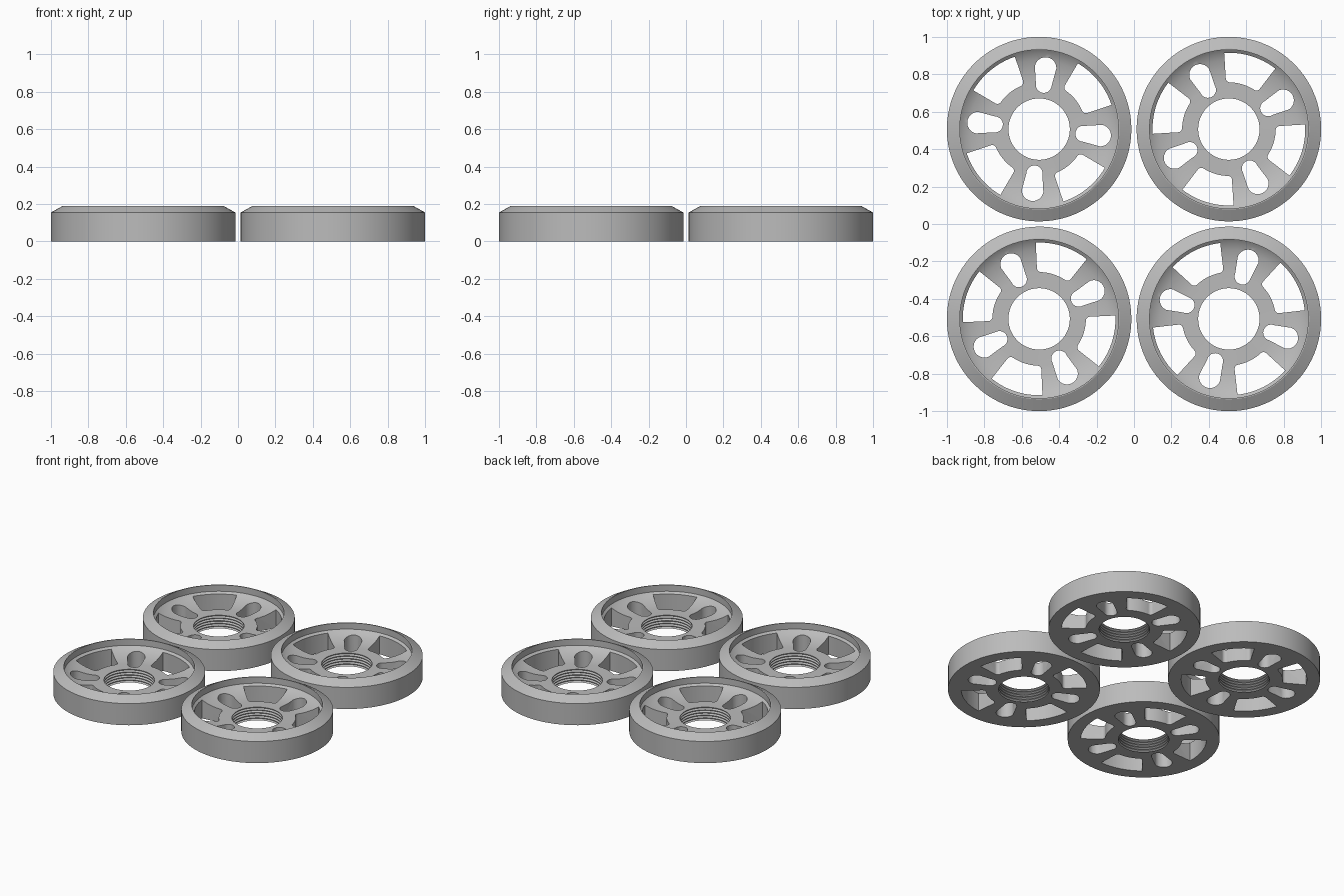
import bpy, bmesh, math
from math import cos, sin, radians, pi

if "Cube" in bpy.data.objects:
    bpy.data.objects.remove(bpy.data.objects["Cube"], do_unlink=True)

metal = bpy.data.materials.new("plain grey metal")
metal.use_nodes = True
GREY = (0.5, 0.5, 0.5, 1)
metal.diffuse_color = GREY
metal.node_tree.nodes["Principled BSDF"].inputs["Base Color"].default_value = GREY

HUB_TOP = 0.095
BORE = 0.164
SEGMENTS = 96


def new_object(name, bm):
    bmesh.ops.recalc_face_normals(bm, faces=bm.faces)
    mesh = bpy.data.meshes.new(name)
    bm.to_mesh(mesh)
    bm.free()
    obj = bpy.data.objects.new(name, mesh)
    bpy.context.collection.objects.link(obj)
    return obj


def lathe(name, profile):
    """Spin a closed (radius, height) profile round z."""
    bm = bmesh.new()
    rings = []
    for i in range(SEGMENTS):
        a = 2 * pi * i / SEGMENTS
        rings.append([bm.verts.new((r * cos(a), r * sin(a), z)) for r, z in profile])
    n = len(profile)
    for i, ring in enumerate(rings):
        after = rings[(i + 1) % SEGMENTS]
        for j in range(n):
            k = (j + 1) % n
            bm.faces.new((ring[j], after[j], after[k], ring[k]))
    return new_object(name, bm)


def arc(cx, cy, r, start, end, steps):
    angles = [radians(start + (end - start) * i / steps) for i in range(steps + 1)]
    return [(cx + r * cos(a), cy + r * sin(a)) for a in angles]


def prisms(name, outline):
    """Four upright cutters, a quarter turn apart."""
    bm = bmesh.new()
    for q in range(4):
        c, s = cos(q * pi / 2), sin(q * pi / 2)
        low, high = [[bm.verts.new((x * c - y * s, x * s + y * c, z)) for x, y in outline]
                     for z in (-0.1, 0.3)]
        bm.faces.new(low)
        bm.faces.new(high)
        for i in range(len(outline)):
            j = (i + 1) % len(outline)
            bm.faces.new((low[i], low[j], high[j], high[i]))
    obj = new_object(name, bm)
    obj.hide_render = True
    return obj


# Wheel profile: outer wall, chamfer, lip, dished web, hub and threaded bore
profile = [(0.493, 0), (0.493, 0.155), (0.43, 0.19), (0.424, 0.19), (0.424, 0.145),
           (0.405, 0.13), (0.37, 0.115), (0.33, 0.104), (0.29, 0.097), (0.25, HUB_TOP)]
THREADS = 5
pitch = HUB_TOP / THREADS
for t in range(THREADS):
    z = HUB_TOP - t * pitch
    profile += [(BORE, z), (BORE, z - pitch * 0.25), (BORE + 0.012, z - pitch * 0.6)]
profile.append((BORE, 0))
wheel = lathe("wheel", profile)

# Large windows with rounded inner corners, between the spokes
mid, half = 45, 20.5
r_corner, r_in = 0.022, 0.25
window = arc(0, 0, 0.408, mid - half, mid + half, 12)
tilt = math.degrees(math.asin(r_corner / (r_in + r_corner)))
for side in (1, -1):
    a = mid + side * (half - tilt)
    cx, cy = (r_in + r_corner) * cos(radians(a)), (r_in + r_corner) * sin(radians(a))
    edge = mid + side * half + side * 90
    corner = arc(cx, cy, r_corner, edge, a + side * 180, 5)
    if side == 1:
        window += corner + arc(0, 0, r_in, a, 2 * mid - a, 10)[1:-1]
    else:
        window += corner[::-1]

# Teardrop slots running along the spokes
slot = arc(0.328, 0, 0.058, -85, 85, 12) + arc(0.238, 0, 0.043, 85, 275, 12)

cutters = [prisms("window_cutter", window), prisms("slot_cutter", slot)]
for cutter in cutters:
    mod = wheel.modifiers.new(cutter.name, "BOOLEAN")
    mod.operation = "DIFFERENCE"
    mod.solver = "EXACT"
    mod.object = cutter
graph = bpy.context.evaluated_depsgraph_get()
mesh = bpy.data.meshes.new_from_object(wheel.evaluated_get(graph))
mesh.name = "wheel_mesh"
mesh.materials.clear()
mesh.materials.append(metal)
for obj in cutters + [wheel]:
    bpy.data.objects.remove(obj, do_unlink=True)

# Four wheels, each turned differently
OFFSET = 0.507
for name, sx, sy, turn in (("back_right_wheel", -1, 1, -6), ("back_left_wheel", 1, 1, 28),
                           ("front_right_wheel", -1, -1, 27), ("front_left_wheel", 1, -1, -18)):
    obj = bpy.data.objects.new(name, mesh.copy())
    bpy.context.collection.objects.link(obj)
    obj.location = (sx * OFFSET, sy * OFFSET, 0)
    obj.rotation_euler.z = radians(turn)
    bpy.ops.object.select_all(action="DESELECT")
    obj.select_set(True)
    bpy.context.view_layer.objects.active = obj
    bpy.ops.object.shade_smooth_by_angle(angle=radians(25))
